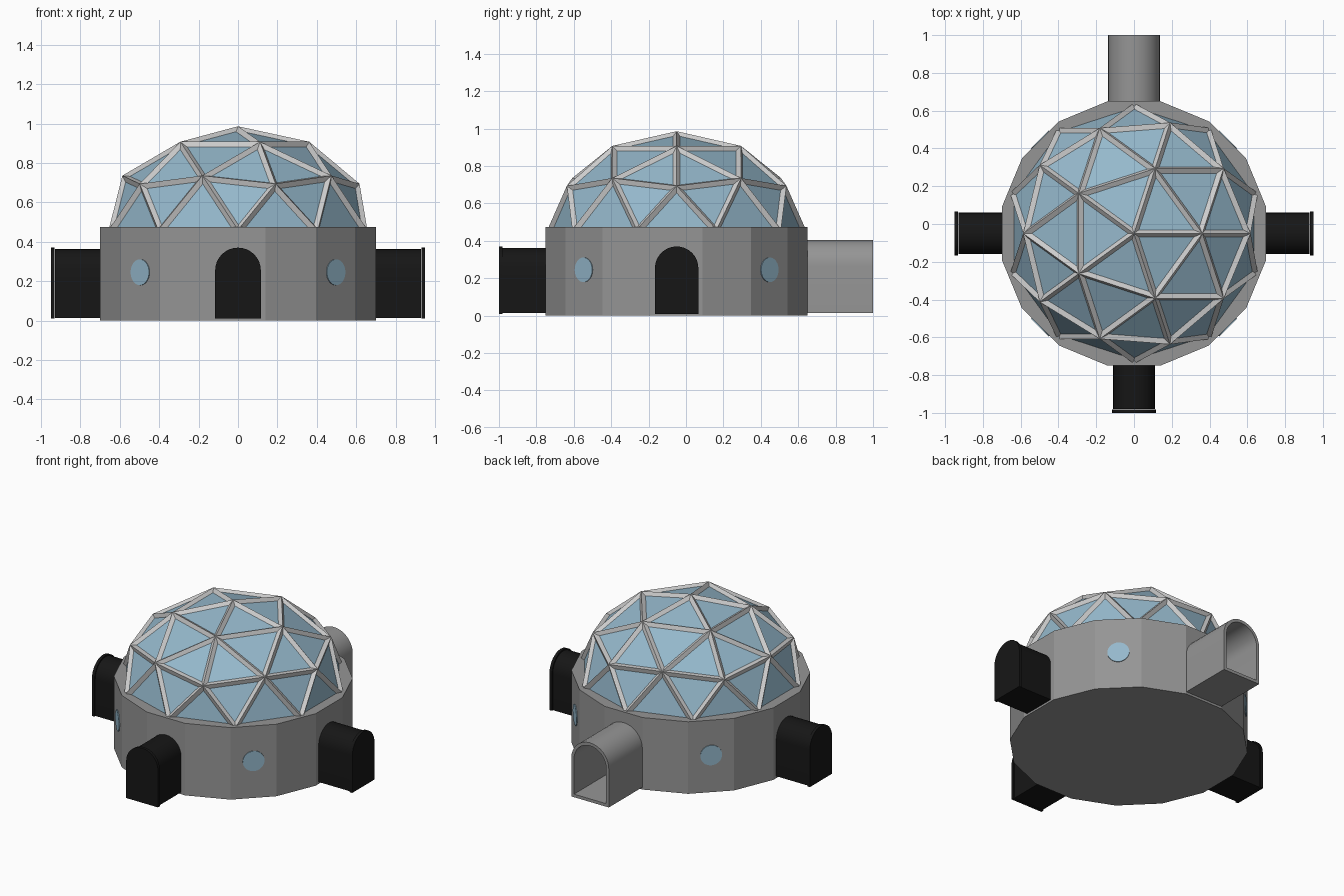
import bpy, bmesh, math
from mathutils import Matrix, Vector

if "Cube" in bpy.data.objects:
    bpy.data.objects.remove(bpy.data.objects["Cube"])

CENTRE = Vector((0, -0.05, 0))
APOTHEM = 0.70
WALL_TOP = 0.475


def material(name, rgb):
    m = bpy.data.materials.new(name)
    m.diffuse_color = (*rgb, 1)
    m.use_nodes = True
    m.node_tree.nodes["Principled BSDF"].inputs["Base Color"].default_value = m.diffuse_color
    return m


GLASS = material("glass", (0.30, 0.48, 0.60))
BLACK = material("black", (0.008, 0.008, 0.008))
DARK = material("dark_grey", (0.30, 0.30, 0.30))
LIGHT = material("light_grey", (0.75, 0.75, 0.75))


def finish(bm, name, mat, angle=0.0, smooth=False):
    """Turn a bmesh into an object rotated about the building's axis."""
    bmesh.ops.recalc_face_normals(bm, faces=bm.faces)
    me = bpy.data.meshes.new(name)
    bm.to_mesh(me)
    bm.free()
    me.materials.append(mat)
    ob = bpy.data.objects.new(name, me)
    bpy.context.collection.objects.link(ob)
    ob.matrix_world = Matrix.Translation(CENTRE) @ Matrix.Rotation(angle, 4, 'Z')
    if smooth:
        bpy.ops.object.select_all(action='DESELECT')
        ob.select_set(True)
        bpy.context.view_layer.objects.active = ob
        bpy.ops.object.shade_smooth_by_angle(angle=math.radians(30))
    return ob


def arch(half, z0, z1, steps=16):
    """Round-topped doorway outline in x and z."""
    spring = z1 - half
    pts = [(-half, z0), (half, z0)]
    for i in range(steps + 1):
        a = math.pi * i / steps
        pts.append((half * math.cos(a), spring + half * math.sin(a)))
    return pts


def arch_block(name, half, z0, z1, near, far, mat, angle, wall=0.0):
    """Arch extruded outward along -y; hollow when a wall thickness is given."""
    bm = bmesh.new()

    def ring(outline, d):
        return [bm.verts.new((x, -d, z)) for x, z in outline]

    def skin(a, b):
        for i in range(len(a)):
            j = (i + 1) % len(a)
            bm.faces.new((a[i], a[j], b[j], b[i]))

    outer = arch(half, z0, z1)
    a, b = ring(outer, near), ring(outer, far)
    skin(a, b)
    if wall:
        inner = arch(half - wall, z0 + wall, z1 - wall)
        c, d = ring(inner, near), ring(inner, far)
        skin(c, d)
        skin(a, c)
        skin(b, d)
    else:
        bm.faces.new(a)
        bm.faces.new(b)
    return finish(bm, name, mat, angle, smooth=True)


# Sixteen-sided base wall
bm = bmesh.new()
bmesh.ops.create_cone(bm, cap_ends=True, segments=16, depth=WALL_TOP,
                      radius1=APOTHEM / math.cos(math.pi / 16),
                      radius2=APOTHEM / math.cos(math.pi / 16),
                      matrix=Matrix.Translation((0, 0, WALL_TOP / 2))
                      @ Matrix.Rotation(math.pi / 16, 4, 'Z'))
finish(bm, "base_wall", DARK)


# Flattened geodesic dome: glass panels and raised struts
def dome(name, mat):
    bm = bmesh.new()
    bmesh.ops.create_icosphere(bm, subdivisions=2, radius=1)
    low = [v for v in bm.verts if v.co.z < -0.01]
    bmesh.ops.delete(bm, geom=low, context='VERTS')
    for v in bm.verts:
        v.co = Vector((v.co.x * 0.672, v.co.y * 0.672, v.co.z * 0.512 + 0.455))
    return finish(bm, name, mat)


dome("dome_glass", GLASS)
struts = dome("dome_struts", LIGHT)
wire = struts.modifiers.new("struts", 'WIREFRAME')
wire.thickness = 0.038
wire.offset = 0
wire.use_boundary = True
wire.use_even_offset = True

# Black entrance tunnels with door slabs on front, right and left
for side, angle in (("front", 0), ("right", math.pi / 2), ("left", -math.pi / 2)):
    arch_block(side + "_tunnel", 0.11, 0.013, 0.362, 0.69, 0.93, BLACK, angle)
    arch_block(side + "_door", 0.116, 0.01, 0.37, 0.931, 0.95, BLACK, angle)

# Open grey corridor at the back
arch_block("back_corridor", 0.137, 0.015, 0.405, 0.69, 1.05, DARK, math.pi, wall=0.02)

# Round windows on the four diagonal faces
for i in range(4):
    bm = bmesh.new()
    bmesh.ops.create_cone(bm, cap_ends=True, segments=32, depth=0.02,
                          radius1=0.066, radius2=0.066,
                          matrix=Matrix.Translation((0, -APOTHEM + 0.005, 0.245))
                          @ Matrix.Rotation(math.pi / 2, 4, 'X'))
    finish(bm, f"round_window_{i + 1}", GLASS, math.pi / 4 + i * math.pi / 2, smooth=True)
